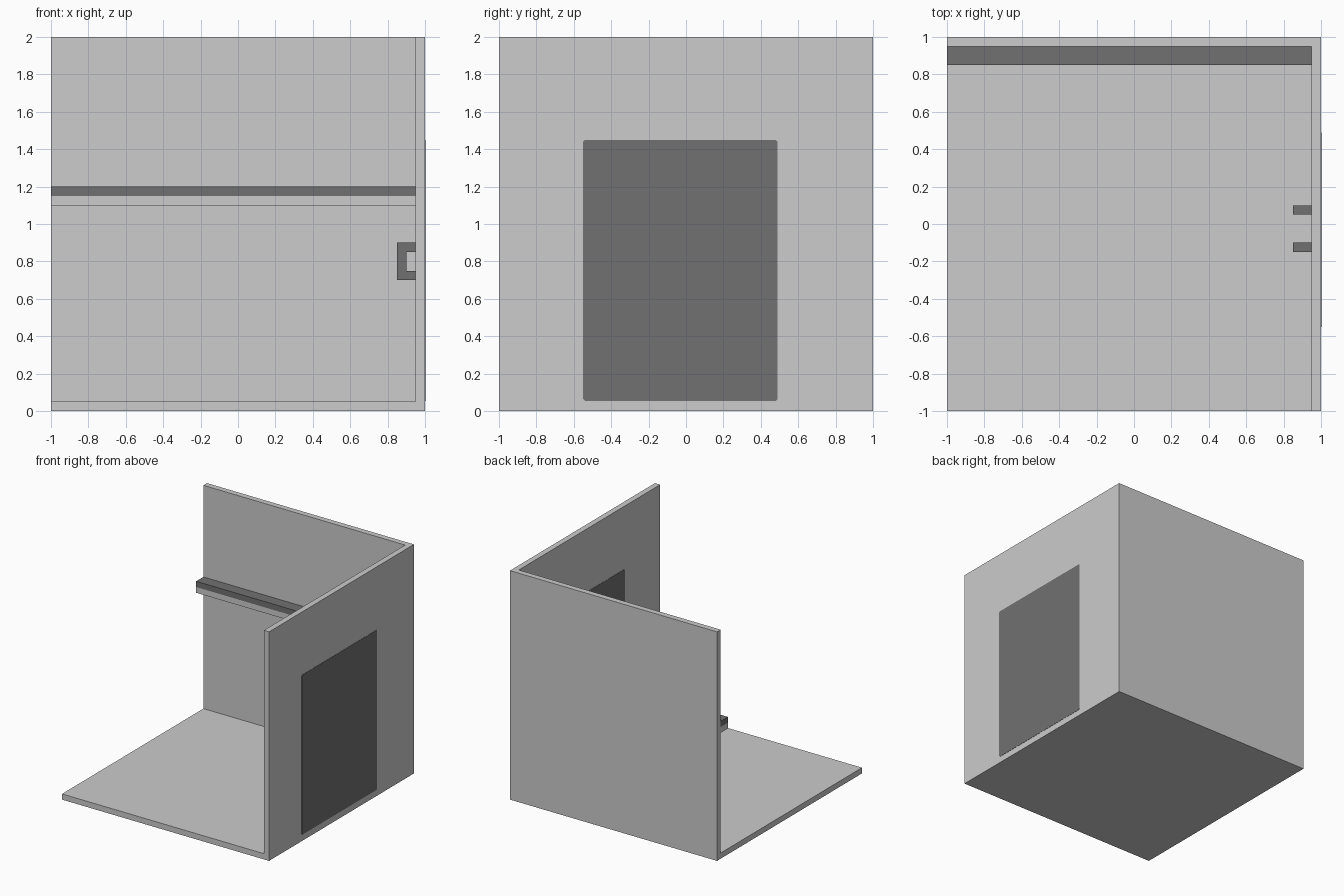
import bpy, bmesh
from mathutils import Vector

if "Cube" in bpy.data.objects:
    bpy.data.objects.remove(bpy.data.objects["Cube"])


def material(name, value):
    m = bpy.data.materials.new(name)
    m.diffuse_color = (value, value, value, 1)
    m.use_nodes = True
    m.node_tree.nodes["Principled BSDF"].inputs["Base Color"].default_value = m.diffuse_color
    return m


light = material("light_grey", 0.604)
dark = material("dark_grey", 0.165)


def finish(bm, name, *mats):
    bmesh.ops.recalc_face_normals(bm, faces=bm.faces)
    mesh = bpy.data.meshes.new(name)
    bm.to_mesh(mesh)
    bm.free()
    ob = bpy.data.objects.new(name, mesh)
    bpy.context.collection.objects.link(ob)
    for m in mats:
        mesh.materials.append(m)
    return ob


def box_bm(lo, hi):
    bm = bmesh.new()
    bmesh.ops.create_cube(bm, size=1)
    lo, hi = Vector(lo), Vector(hi)
    for v in bm.verts:
        v.co = Vector([(a + b) / 2 + c * (b - a) for a, b, c in zip(lo, hi, v.co)])
    return bm


def prism(name, points, offset, mat):
    bm = bmesh.new()
    face = bm.faces.new([bm.verts.new(p) for p in points])
    new = bmesh.ops.extrude_face_region(bm, geom=[face])["geom"]
    bmesh.ops.translate(bm, vec=offset,
                        verts=[g for g in new if isinstance(g, bmesh.types.BMVert)])
    return finish(bm, name, mat)


# Room corner: one block hollowed out to leave floor, right wall and back wall
room = finish(box_bm((-1, -1, 0), (1, 1, 2)), "room_corner", light)
cutter = finish(box_bm((-1.5, -1.5, 0.05), (0.95, 0.95, 2.5)), "room_cutter", light)
cutter.hide_render = True
cutter.hide_viewport = True
cutter.display_type = 'WIRE'
cut = room.modifiers.new("hollow", 'BOOLEAN')
cut.operation = 'DIFFERENCE'
cut.solver = 'EXACT'
cut.object = cutter

# Wall ledge: upper half dark, lower half light
bm = box_bm((-1, 0.85, 1.10), (0.95, 0.95, 1.20))
bmesh.ops.bisect_plane(bm, geom=bm.verts[:] + bm.edges[:] + bm.faces[:],
                       plane_co=(0, 0, 1.15), plane_no=(0, 0, 1))
for f in bm.faces:
    f.material_index = int(f.calc_center_median().z > 1.149)
finish(bm, "wall_ledge", light, dark)


# Painted door panels on both sides of the right wall, corners clipped
def door(name, x, y0, y1, thickness):
    z0, z1, c = 0.055, 1.45, 0.01
    outline = [(y0 + c, z0), (y1 - c, z0), (y1, z0 + c), (y1, z1 - c),
               (y1 - c, z1), (y0 + c, z1), (y0, z1 - c), (y0, z0 + c)]
    prism(name, [(x, y, z) for y, z in outline], (thickness, 0, 0), dark)


door("door_outside", 1.0, -0.55, 0.49, 0.002)
door("door_inside", 0.95, -0.51, 0.51, -0.002)

# Pair of C-shaped door handles inside
profile = [(0.95, 0.70), (0.85, 0.70), (0.85, 0.90), (0.95, 0.90),
           (0.95, 0.85), (0.90, 0.85), (0.90, 0.75), (0.95, 0.75)]
for side, y in (("left", 0.05), ("right", -0.15)):
    prism("door_handle_" + side, [(x, y, z) for x, z in profile], (0, 0.05, 0), dark)
